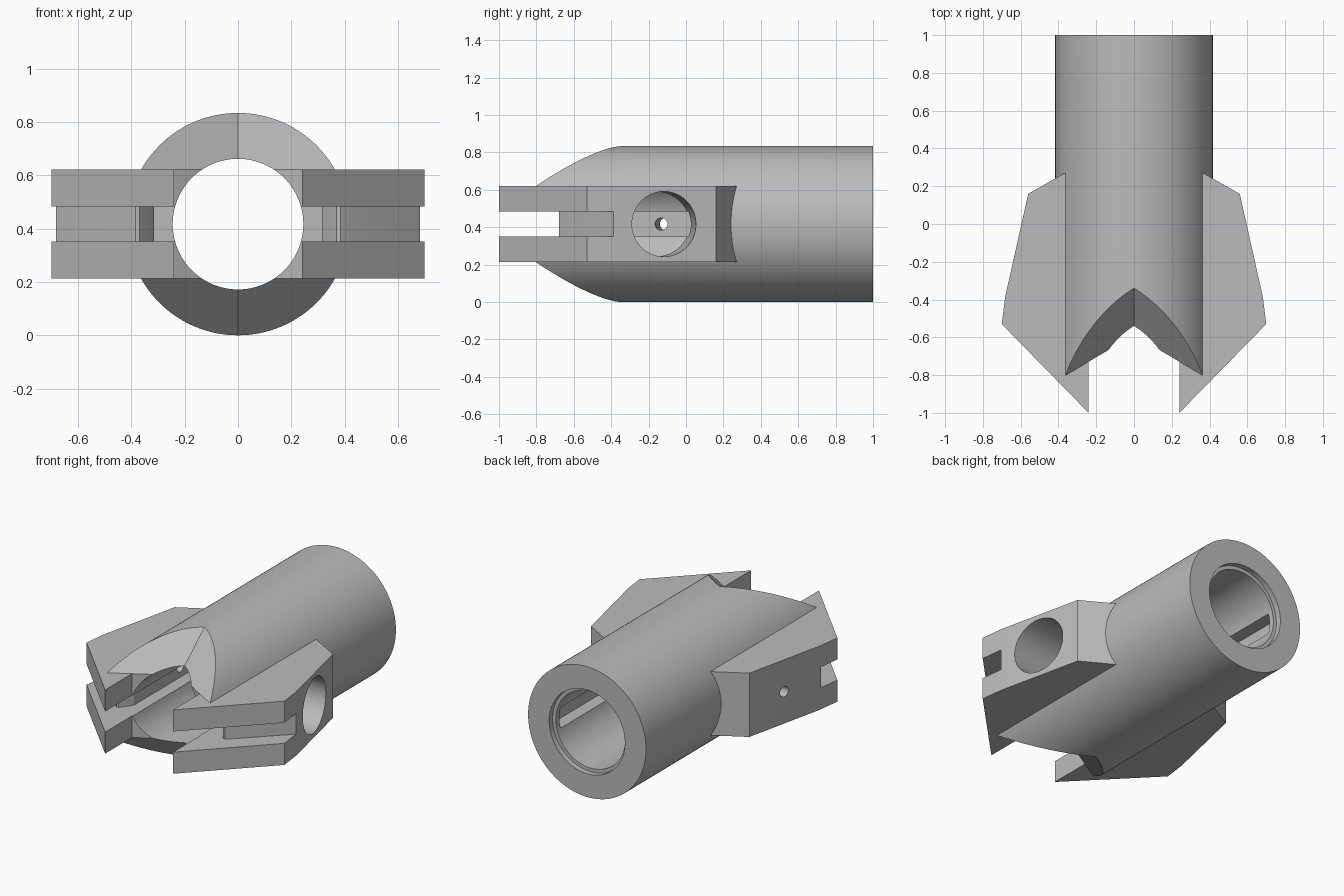
import bpy, bmesh, math
from mathutils import Vector

cube = bpy.data.objects.get("Cube")
if cube:
    bpy.data.objects.remove(cube, do_unlink=True)

CZ = 0.417      # height of the tube axis
HALF = 0.204    # half thickness of the wings

steel = bpy.data.materials.new("plain_grey")
steel.use_nodes = True
GREY = (0.5, 0.5, 0.5, 1)
steel.diffuse_color = GREY
steel.node_tree.nodes["Principled BSDF"].inputs["Base Color"].default_value = GREY


def finish(name, bm):
    bmesh.ops.recalc_face_normals(bm, faces=bm.faces)
    mesh = bpy.data.meshes.new(name)
    bm.to_mesh(mesh)
    bm.free()
    mesh.materials.append(steel)
    obj = bpy.data.objects.new(name, mesh)
    bpy.context.collection.objects.link(obj)
    return obj


def rod(name, start, end, radius, sides=96):
    start, end = Vector(start), Vector(end)
    axis = end - start
    bm = bmesh.new()
    bmesh.ops.create_cone(bm, cap_ends=True, segments=sides, radius1=radius,
                          radius2=radius, depth=axis.length)
    bm.transform(axis.to_track_quat('Z', 'Y').to_matrix().to_4x4())
    bmesh.ops.translate(bm, verts=bm.verts, vec=(start + end) / 2)
    return finish(name, bm)


def prism(name, outline, half):
    bm = bmesh.new()
    face = bm.faces.new([bm.verts.new((x, y, CZ - half)) for x, y in outline])
    ext = bmesh.ops.extrude_face_region(bm, geom=[face])
    verts = [v for v in ext["geom"] if isinstance(v, bmesh.types.BMVert)]
    bmesh.ops.translate(bm, verts=verts, vec=(0, 0, 2 * half))
    return finish(name, bm)


def combine(target, other, operation):
    mod = target.modifiers.new("combine", 'BOOLEAN')
    mod.operation = operation
    mod.solver = 'EXACT'
    mod.object = other
    bpy.context.view_layer.objects.active = target
    bpy.ops.object.modifier_apply(modifier=mod.name)
    bpy.data.objects.remove(other, do_unlink=True)


def mirrored(points):
    return points + [(-x, y) for x, y in reversed(points) if x]


def tip_y(x, dz):
    return -0.824 + 1.16 * dz - 0.59 * abs(x)


# Tube
body = rod("winged_tube", (0, -0.805, CZ), (0, 1, CZ), 0.417, 128)

# Faceted tip, above and below the wings
for side in (1, -1):
    bm = bmesh.new()
    for dz in (HALF, 0.6):
        for x in (-0.6, 0, 0.6):
            for y in (-2, tip_y(x, dz)):
                bm.verts.new((x, y, CZ + side * dz))
    bmesh.ops.convex_hull(bm, input=bm.verts)
    combine(body, finish("tip_cutter", bm), 'DIFFERENCE')

# Gap between the wing tips
gap = [(0, tip_y(0, HALF)), (0.24, tip_y(0.24, HALF)), (0.24, -2)]
combine(body, prism("gap_cutter", mirrored(gap), HALF + 0.005), 'DIFFERENCE')

# Wings
wing = [(0.24, -1), (0.7, -0.53), (0.682, -0.385), (0.56, 0.16),
        (0.362, 0.272), (0.24, 0.272)]
for side in (1, -1):
    outline = [(side * x, y) for x, y in wing]
    combine(body, prism("wing", outline, HALF), 'UNION')

# Bore with a shallow recess at the back
combine(body, rod("bore", (0, -2, CZ), (0, 2, CZ), 0.245), 'DIFFERENCE')
combine(body, rod("recess", (0, 0.965, CZ), (0, 2, CZ), 0.268), 'DIFFERENCE')

# Slot around the wing noses, running back as keyways in the bore
slot = [(0, -2), (0.9, -2), (0.9, -0.17), (0.4, -0.67), (0.385, -0.68),
        (0.37, -0.678), (0.355, -0.66), (0.315, -0.6), (0.315, 0.93), (0, 0.93)]
combine(body, prism("slot_cutter", mirrored(slot), 0.066), 'DIFFERENCE')

# Large side hole in the left wing, small one in the right
combine(body, rod("large_hole", (0.05, -0.175, CZ), (0.95, -0.085, CZ), 0.174), 'DIFFERENCE')
combine(body, rod("small_hole", (-0.1, -0.15, CZ), (-0.95, -0.08, CZ), 0.033, 32), 'DIFFERENCE')

# Smooth curved walls, sharp edges
bpy.ops.object.select_all(action='DESELECT')
body.select_set(True)
bpy.context.view_layer.objects.active = body
bpy.ops.object.shade_smooth_by_angle(angle=math.radians(25))
